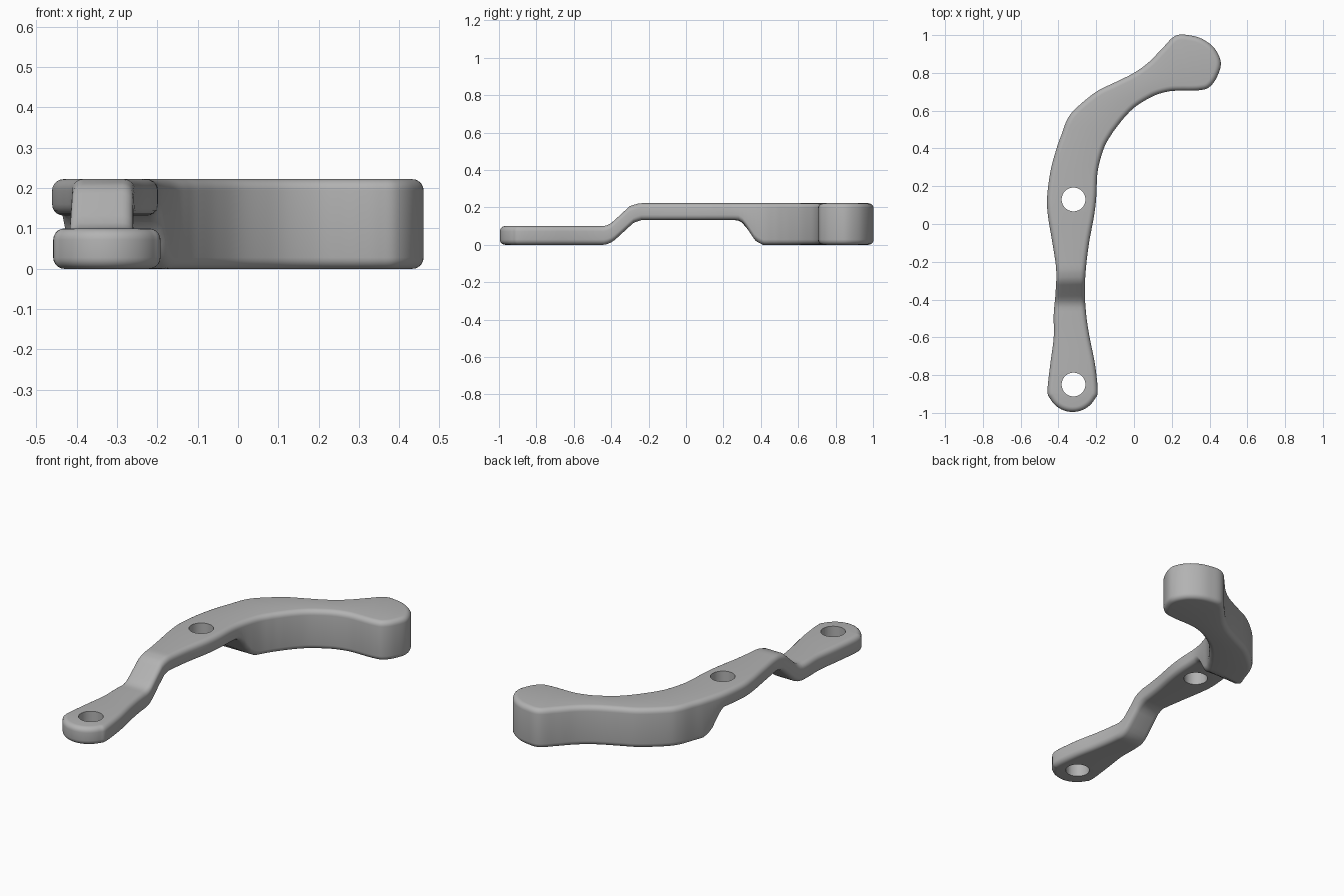
import bpy, bmesh, math
from mathutils import Vector

default = bpy.data.objects.get("Cube")
if default:
    bpy.data.objects.remove(default, do_unlink=True)

grey = bpy.data.materials.new("plain grey")
grey.use_nodes = True
colour = (0.45, 0.45, 0.45, 1)
grey.diffuse_color = colour
grey.node_tree.nodes["Principled BSDF"].inputs["Base Color"].default_value = colour

HOLE_X, EDGE_RADIUS, STEPS, ROUNDING = -0.32, 0.028, 6, 5

# Height profiles along the lever: (y, z)
TOP = [(-0.43, 0.10), (-0.40, 0.115), (-0.30, 0.207), (-0.25, 0.222)]
UNDERSIDE = [(-0.43, 0), (-0.39, 0.017), (-0.28, 0.118), (-0.24, 0.132),
             (0.28, 0.132), (0.31, 0.113), (0.37, 0.022), (0.41, 0)]

# Straight arm: (y, left edge x, right edge x)
ARM = [(-0.74, -0.443, -0.207), (-0.6, -0.425, -0.235), (-0.48, -0.425, -0.253),
       (-0.36, -0.415, -0.26), (-0.24, -0.412, -0.255), (-0.1, -0.432, -0.238),
       (0.04, -0.455, -0.212), (0.14, -0.46, -0.2), (0.28, -0.442, -0.192),
       (0.4, -0.41, -0.16), (0.47, -0.385, -0.122)]
# Curved grip: outer edge x, y and inner edge x, y
GRIP = [(-0.355, 0.55, -0.09, 0.515), (-0.31, 0.61, -0.05, 0.565),
        (-0.2, 0.7, 0, 0.615), (-0.1, 0.75, 0.06, 0.655), (0, 0.8, 0.12, 0.685),
        (0.08, 0.858, 0.19, 0.703), (0.15, 0.93, 0.25, 0.706),
        (0.22, 0.997, 0.3, 0.706), (0.3, 0.998, 0.35, 0.709),
        (0.37, 0.975, 0.395, 0.722), (0.43, 0.925, 0.435, 0.77),
        (0.46, 0.85, 0.46, 0.85)]


def height(profile, y):
    if y <= profile[0][0]:
        return profile[0][1]
    for (y0, z0), (y1, z1) in zip(profile, profile[1:]):
        if y <= y1:
            return z0 + (z1 - z0) * (y - y0) / (y1 - y0)
    return profile[-1][1]


def smooth(points, before, after):
    """Dense smooth curve through the points."""
    p = [before] + points + [after]
    out = []
    for a, b, c, d in zip(p, p[1:], p[2:], p[3:]):
        for k in range(STEPS):
            t = k / STEPS
            out.append(0.5 * (2 * b + (c - a) * t + (2 * a - 5 * b + 4 * c - d) * t * t
                              + (3 * b - a - 3 * c + d) * t ** 3))
    return out + [points[-1]]


# Paired edges: round pivot end, arm, grip
left, right = [], []
for k in range(5):
    a = math.radians(20 * k)
    y, dx = -0.86 - 0.135 * math.cos(a), 0.135 * math.sin(a)
    left.append(Vector((-0.325 - dx, y)))
    right.append(Vector((-0.325 + dx, y)))
for y, x0, x1 in ARM:
    left.append(Vector((x0, y)))
    right.append(Vector((x1, y)))
for x0, y0, x1, y1 in GRIP:
    left.append(Vector((x0, y0)))
    right.append(Vector((x1, y1)))
outer = smooth(left, right[1], right[-2])
inner = smooth(right, left[1], left[-2])
last = len(outer) - 1
loop = outer + inner[-2:0:-1]
count = len(loop)
normals = []
for i in range(count):
    d = (loop[(i + 1) % count] - loop[i - 1]).normalized()
    normals.append(Vector((d.y, -d.x)))      # points into the outline

# Lever body: stacked outline rings with rounded edges
bm = bmesh.new()


def ring(inset, profile, dz):
    row = []
    for p, n in zip(loop, normals):
        q = p + n * inset
        row.append(bm.verts.new((q.x, q.y, height(profile, q.y) + dz)))
    return row


arcs = [math.pi / 2 * k / ROUNDING for k in range(ROUNDING + 1)]
rings = [ring(EDGE_RADIUS * (1 - math.sin(a)), UNDERSIDE, EDGE_RADIUS * (1 - math.cos(a)))
         for a in arcs]
rings += [ring(EDGE_RADIUS * (1 - math.sin(a)), TOP, -EDGE_RADIUS * (1 - math.cos(a)))
          for a in reversed(arcs)]
for low, high in zip(rings, rings[1:]):
    for i in range(count):
        j = (i + 1) % count
        bm.faces.new((low[i], low[j], high[j], high[i]))
for row in (rings[0], rings[-1]):
    for i in range(last):
        quad = [row[i], row[i + 1], row[-(i + 1) % count], row[-i % count]]
        bm.faces.new(list(dict.fromkeys(quad)))
bmesh.ops.recalc_face_normals(bm, faces=bm.faces)
mesh = bpy.data.meshes.new("lever_body")
bm.to_mesh(mesh)
bm.free()
mesh.materials.append(grey)
lever = bpy.data.objects.new("lever_body", mesh)
bpy.context.collection.objects.link(lever)

# Two bolt holes
for name, y in (("pivot_hole_cutter", -0.85), ("middle_hole_cutter", 0.13)):
    bpy.ops.mesh.primitive_cylinder_add(vertices=48, radius=0.063, depth=1,
                                        location=(HOLE_X, y, 0.1))
    cutter = bpy.context.object
    cutter.name = name
    cutter.data.materials.append(grey)
    cutter.hide_render = True
    cutter.hide_set(True)
    cut = lever.modifiers.new(name, 'BOOLEAN')
    cut.operation = 'DIFFERENCE'
    cut.solver = 'EXACT'
    cut.object = cutter

# Bake the holes, then drop the cutters
result = bpy.data.meshes.new_from_object(
    lever.evaluated_get(bpy.context.evaluated_depsgraph_get()))
lever.modifiers.clear()
lever.data = result
for name in ("pivot_hole_cutter", "middle_hole_cutter"):
    bpy.data.objects.remove(bpy.data.objects[name], do_unlink=True)

bpy.ops.object.select_all(action='DESELECT')
lever.select_set(True)
bpy.context.view_layer.objects.active = lever
bpy.ops.object.shade_smooth_by_angle(angle=math.radians(35))
